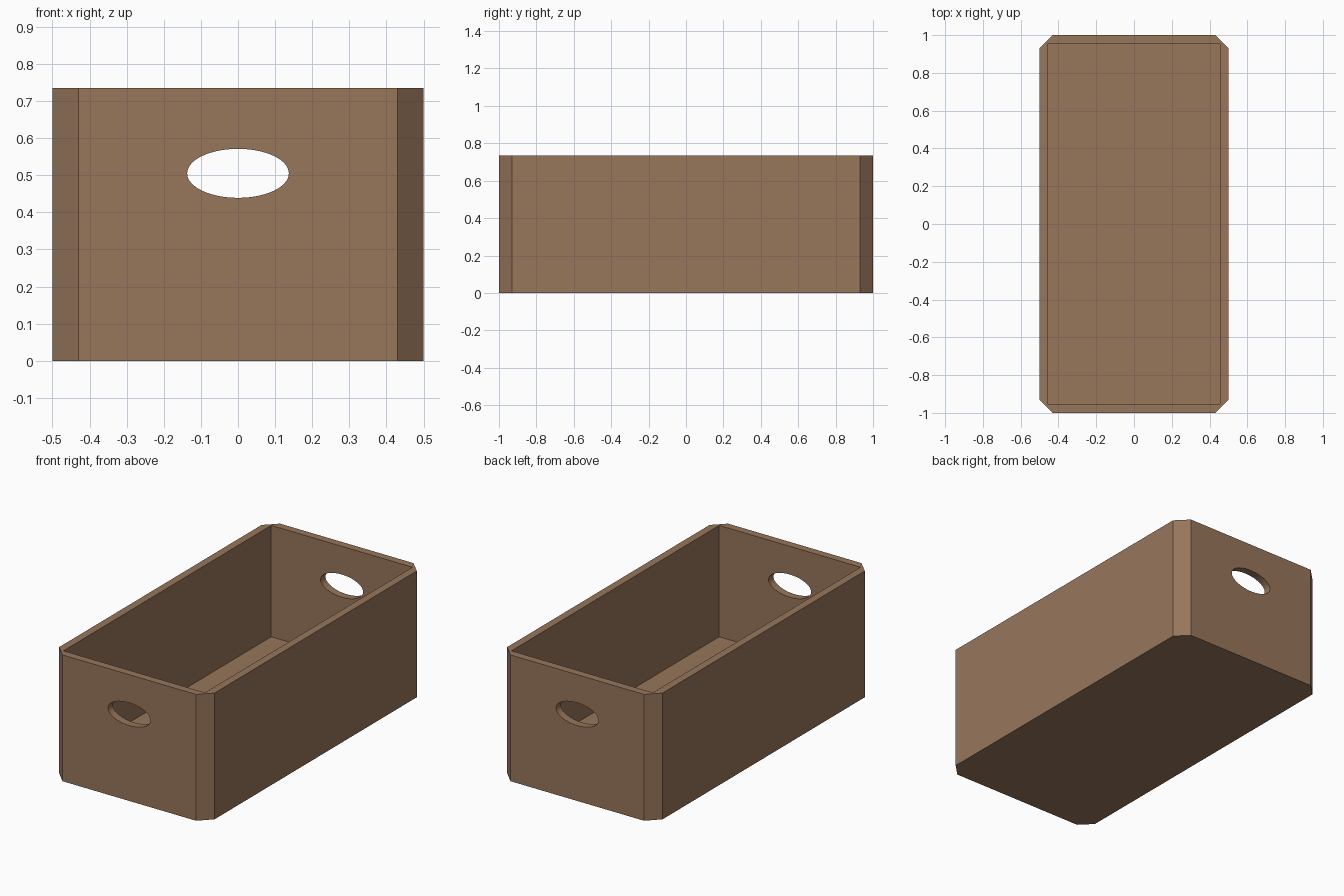
import bpy
import bmesh
from math import cos, sin, tau

cube = bpy.data.objects.get("Cube")
if cube:
    bpy.data.objects.remove(cube, do_unlink=True)

WIDTH, LENGTH, HEIGHT = 1.0, 2.0, 0.735
CHAMFER, WALL, FLOOR = 0.07, 0.045, 0.087

wood = bpy.data.materials.new("brown_wood")
wood.use_nodes = True
colour = (0.31, 0.18, 0.105, 1)
wood.diffuse_color = colour
wood.node_tree.nodes["Principled BSDF"].inputs["Base Color"].default_value = colour


def prism(name, outline, offset):
    """Solid made by sweeping a closed outline along an offset."""
    bm = bmesh.new()
    base = bm.faces.new([bm.verts.new(p) for p in outline])
    top = bmesh.ops.extrude_face_region(bm, geom=[base], use_keep_orig=True)
    moved = [v for v in top["geom"] if isinstance(v, bmesh.types.BMVert)]
    bmesh.ops.translate(bm, verts=moved, vec=offset)
    bmesh.ops.recalc_face_normals(bm, faces=bm.faces)
    mesh = bpy.data.meshes.new(name)
    bm.to_mesh(mesh)
    bm.free()
    mesh.materials.append(wood)
    obj = bpy.data.objects.new(name, mesh)
    bpy.context.collection.objects.link(obj)
    return obj


def cut(target, cutter):
    mod = target.modifiers.new(cutter.name, "BOOLEAN")
    mod.operation = "DIFFERENCE"
    mod.solver = "EXACT"
    mod.object = cutter
    bpy.context.view_layer.objects.active = target
    bpy.ops.object.modifier_apply(modifier=mod.name)
    bpy.data.objects.remove(cutter, do_unlink=True)


# Crate body with chamfered vertical corners
x, y, c = WIDTH / 2, LENGTH / 2, CHAMFER
plan = [(x, y - c), (x - c, y), (c - x, y), (-x, y - c),
        (-x, c - y), (c - x, -y), (x - c, -y), (x, c - y)]
crate = prism("crate", [(px, py, 0) for px, py in plan], (0, 0, HEIGHT))

# Square-cornered cavity, open at the top
ix, iy = x - WALL, y - WALL
cavity = [(ix, iy, FLOOR), (-ix, iy, FLOOR), (-ix, -iy, FLOOR), (ix, -iy, FLOOR)]
cut(crate, prism("cavity_cutter", cavity, (0, 0, HEIGHT)))

# Oval hand holes through both end walls
SIDES = 64
oval = [(0.137 * cos(tau * i / SIDES), -1.2, 0.505 + 0.066 * sin(tau * i / SIDES))
        for i in range(SIDES)]
cut(crate, prism("hand_hole_cutter", oval, (0, 2.4, 0)))

# Smooth the oval rims while keeping the box edges sharp
bpy.ops.object.select_all(action="DESELECT")
crate.select_set(True)
bpy.context.view_layer.objects.active = crate
bpy.ops.object.shade_smooth_by_angle(angle=0.5)
